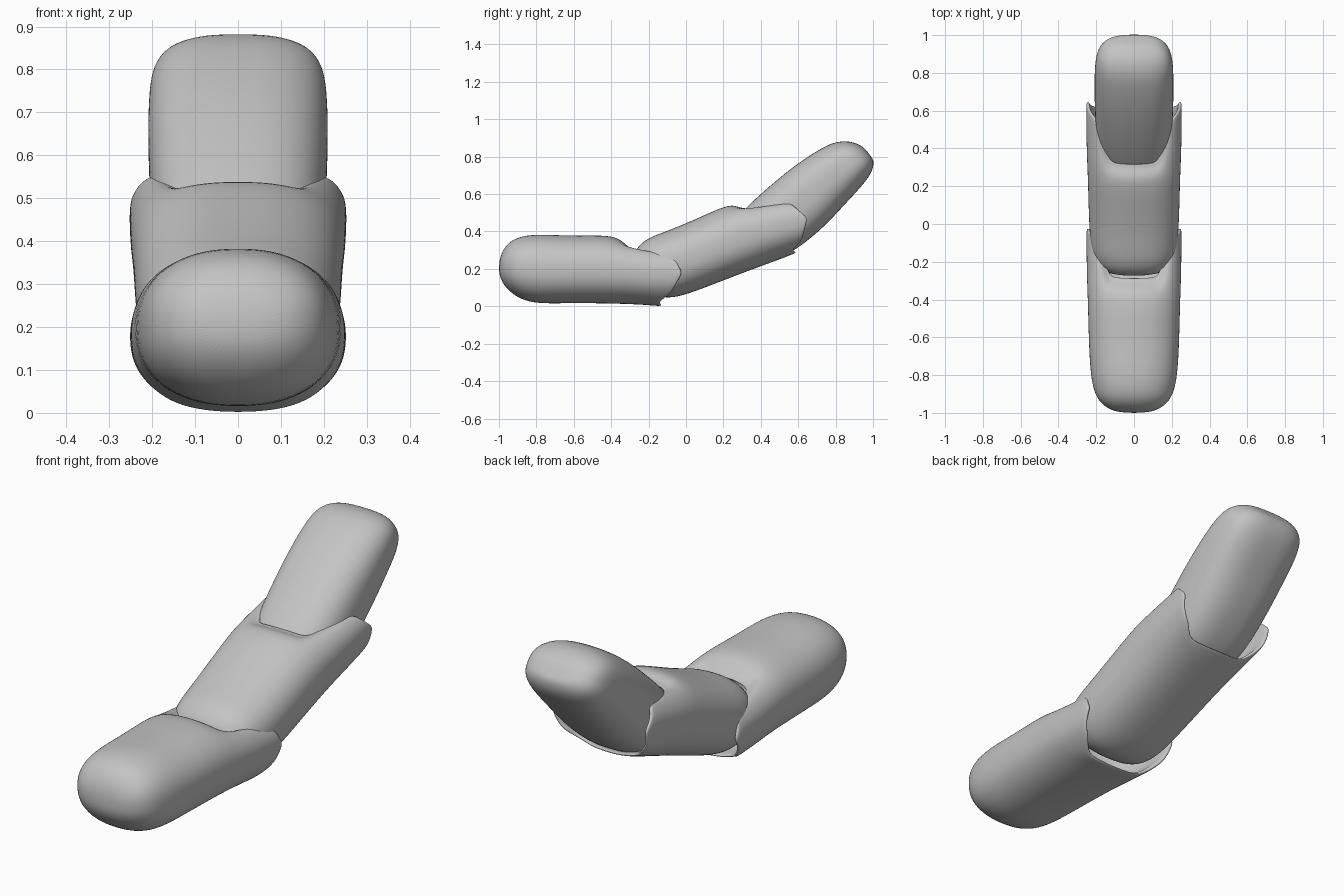
import bpy
import bmesh
import math

cube = bpy.data.objects.get("Cube")
if cube:
    bpy.data.objects.remove(cube, do_unlink=True)

grey = bpy.data.materials.new("plain grey")
grey.use_nodes = True
colour = (0.55, 0.55, 0.55, 1)
grey.diffuse_color = colour
grey.node_tree.nodes["Principled BSDF"].inputs["Base Color"].default_value = colour

SIDES = 48


def ring(bm, top, bottom, width, power, lobe=(0, 0), scale=1.0, pull=(0, 0)):
    """Rounded cross-section between a top and a bottom (y, z) point.
    The lobe pushes both flanks forward, less so below the middle."""
    my, mz = (top[0] + bottom[0]) / 2, (top[1] + bottom[1]) / 2
    hy, hz = (top[0] - bottom[0]) / 2, (top[1] - bottom[1]) / 2
    verts = []
    for i in range(SIDES):
        a = 2 * math.pi * i / SIDES
        c, s = math.cos(a), math.sin(a)
        u = math.copysign(abs(c) ** (2 / power), c)
        v = math.copysign(abs(s) ** (2 / power), s)
        t = min(1, max(0, (abs(u) - 0.5) / 0.36))
        k = t * t * (3 - 2 * t) * (1 - 0.9 * max(0, -v))
        verts.append(bm.verts.new((
            u * width * scale,
            my + v * hy * scale + k * lobe[0] - pull[0],
            mz + v * hz * scale + k * lobe[1] - pull[1])))
    return verts


def segment(name, sections, power, lobe=None):
    """Loft the sections; with a lobe the last one becomes a lipped socket."""
    bm = bmesh.new()
    rings = [ring(bm, *s, power) for s in (sections[:-1] if lobe else sections)]
    if lobe:
        end = sections[-1]
        back = (lobe[0] * 0.08, lobe[1] * 0.08)
        deep = (lobe[0] * 0.8, lobe[1] * 0.8)
        rings.append(ring(bm, *end, power, lobe, 1.0, back))
        rings.append(ring(bm, *end, power, lobe, 0.985))
        rings.append(ring(bm, *end, power, lobe, 0.94))
        rings.append(ring(bm, *end, power, lobe, 0.9, back))
        rings.append(ring(bm, *end, power, (0, 0), 0.82, deep))
    for a, b in zip(rings, rings[1:]):
        for i in range(SIDES):
            j = (i + 1) % SIDES
            bm.faces.new((a[i], a[j], b[j], b[i]))
    bm.faces.new(rings[0])
    bm.faces.new(rings[-1])
    bmesh.ops.recalc_face_normals(bm, faces=bm.faces)
    for f in bm.faces:
        f.smooth = True
    mesh = bpy.data.meshes.new(name)
    bm.to_mesh(mesh)
    bm.free()
    mesh.materials.append(grey)
    obj = bpy.data.objects.new(name, mesh)
    bpy.context.collection.objects.link(obj)
    sub = obj.modifiers.new("smooth surface", "SUBSURF")
    sub.levels = sub.render_levels = 2
    return obj


# Low front segment: rounded nose, socket at the back
segment("front_segment", [
    ((-1.0, .23), (-1.0, .17), .06),
    ((-.985, .295), (-.98, .12), .135),
    ((-.94, .35), (-.93, .065), .19),
    ((-.88, .376), (-.86, .028), .217),
    ((-.78, .386), (-.77, .013), .232),
    ((-.62, .376), (-.60, .018), .24),
    ((-.42, .382), (-.35, .014), .245),
    ((-.35, .36), (-.22, .008), .25),
    ((-.29, .315), (-.13, .002), .253),
], 2.3, (.19, .02))

# Sloping middle segment: rounded heel in the first socket, socket at the top
segment("middle_segment", [
    ((-.27, .22), (-.24, .14), .09),
    ((-.28, .30), (-.19, .07), .18),
    ((-.21, .365), (-.12, .043), .222),
    ((-.10, .402), (-.03, .05), .235),
    ((.05, .465), (.14, .115), .241),
    ((.18, .525), (.36, .20), .245),
    ((.25, .545), (.50, .25), .251),
    ((.31, .53), (.59, .285), .254),
], 2.4, (.2, .065))

# Steep end segment with a rounded tip
segment("tip_segment", [
    ((.27, .40), (.38, .29), .08),
    ((.26, .46), (.46, .25), .16),
    ((.32, .53), (.58, .29), .20),
    ((.50, .69), (.745, .43), .208),
    ((.62, .78), (.835, .53), .21),
    ((.73, .85), (.92, .62), .208),
    ((.80, .88), (.97, .68), .20),
    ((.87, .885), (1.0, .73), .175),
    ((.93, .865), (1.005, .78), .12),
    ((.96, .84), (.99, .80), .05),
], 2.6)
